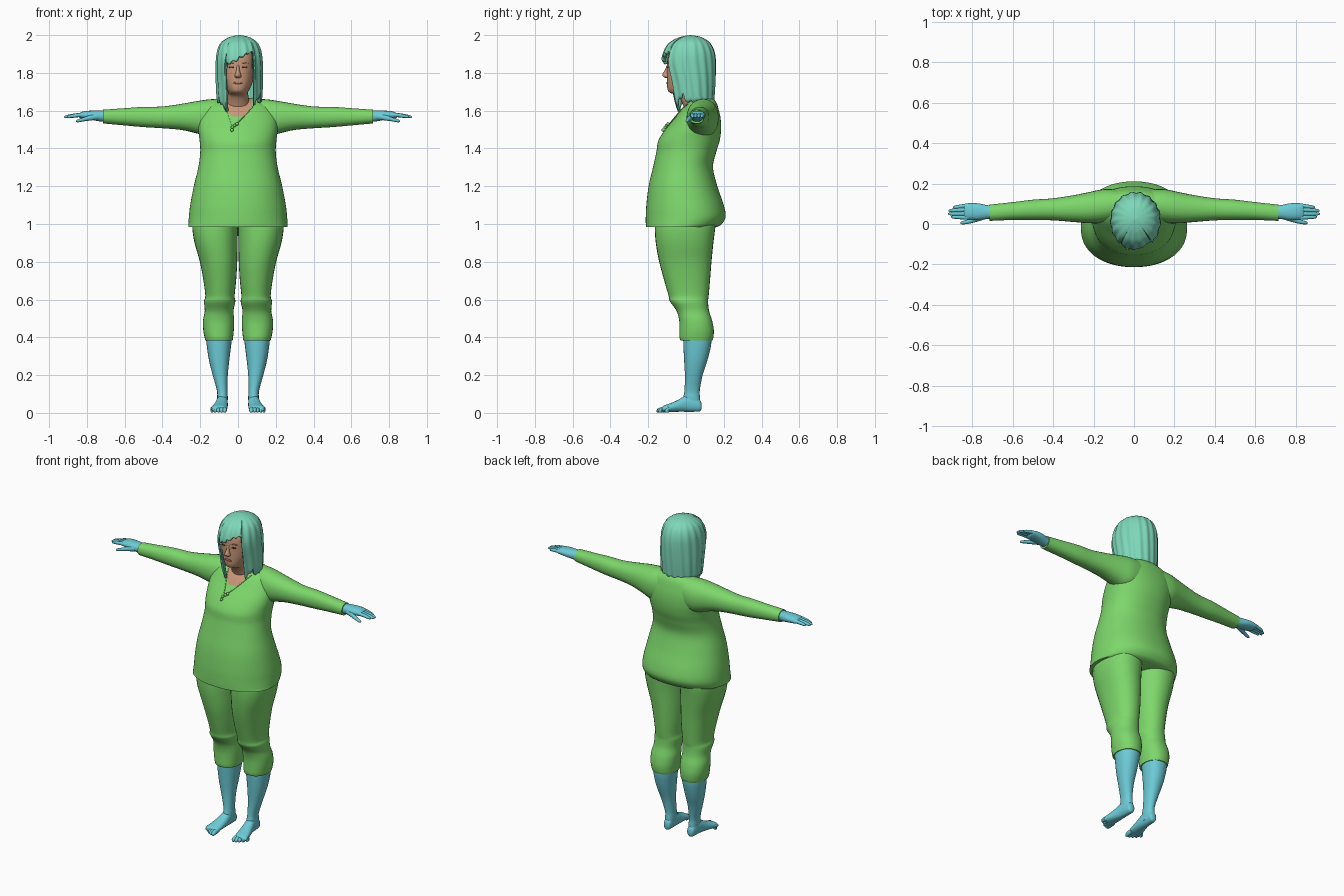
import bpy, bmesh, math
from mathutils import Vector

if "Cube" in bpy.data.objects:
    bpy.data.objects.remove(bpy.data.objects["Cube"])


def material(name, rgb):
    m = bpy.data.materials.new(name)
    m.diffuse_color = (*rgb, 1)
    m.use_nodes = True
    m.node_tree.nodes["Principled BSDF"].inputs["Base Color"].default_value = m.diffuse_color
    return m


GREEN = material("green cloth", (0.205, 0.68, 0.147))
BLUE = material("blue limbs", (0.15, 0.60, 0.68))
HAIR = material("teal hair", (0.205, 0.68, 0.48))
SKIN = material("skin", (0.58, 0.31, 0.19))
LIPS = material("lips", (0.42, 0.17, 0.11))
DARK = material("dark eye", (0.09, 0.05, 0.035))


def dense(rings, k):
    """Smoothly interpolate a list of cross-sections."""
    out = []
    for i in range(len(rings) - 1):
        p0, p1 = rings[max(i - 1, 0)], rings[i]
        p2, p3 = rings[i + 1], rings[min(i + 2, len(rings) - 1)]
        for j in range(k):
            t = j / k
            out.append([0.5 * (2 * b + (c - a) * t + (2 * a - 5 * b + 4 * c - d) * t * t
                               + (3 * b - a - 3 * c + d) * t ** 3)
                        for a, b, c, d in zip(p0, p1, p2, p3)])
    return out + [list(rings[-1])]


def finish(name, bm, mats):
    bmesh.ops.recalc_face_normals(bm, faces=bm.faces)
    me = bpy.data.meshes.new(name)
    bm.to_mesh(me)
    bm.free()
    for m in mats:
        me.materials.append(m)
    ob = bpy.data.objects.new(name, me)
    bpy.context.collection.objects.link(ob)
    bpy.context.view_layer.objects.active = ob
    ob.select_set(True)
    bpy.ops.object.shade_smooth_by_angle(angle=math.radians(50))
    ob.select_set(False)
    return ob


def loft(name, rings, axis, mats, side=1, n=28, k=4, power=2.2, rule=None):
    """Skin rounded sections (position, u0, u1, v0, v1) along an axis."""
    bm = bmesh.new()
    loops = []
    for t, u0, u1, v0, v1 in dense(rings, k):
        loop = []
        for i in range(n):
            a = 2 * math.pi * i / n
            c, s = math.cos(a), math.sin(a)
            u = (u0 + u1) / 2 + (u1 - u0) / 2 * math.copysign(abs(c) ** (2 / power), c)
            v = (v0 + v1) / 2 + (v1 - v0) / 2 * math.copysign(abs(s) ** (2 / power), s)
            x, y, z = {"x": (t, u, v), "y": (u, t, v), "z": (u, v, t)}[axis]
            loop.append(bm.verts.new((x * side, y, z)))
        loops.append(loop)
    for a, b in zip(loops, loops[1:]):
        for i in range(n):
            bm.faces.new((a[i], a[(i + 1) % n], b[(i + 1) % n], b[i]))
    bm.faces.new(loops[0])
    bm.faces.new(loops[-1])
    if rule:
        for f in bm.faces:
            f.material_index = rule(f.calc_center_median())
    return finish(name, bm, mats)


def section(rings, z):
    """Linear lookup of a vertical section at height z."""
    rows = sorted(rings)
    z = min(max(z, rows[0][0]), rows[-1][0])
    for a, b in zip(rows, rows[1:]):
        if z <= b[0]:
            t = (z - a[0]) / (b[0] - a[0])
            return [p + (q - p) * t for p, q in zip(a, b)]


def front_y(rings, x, z, power=2.2):
    _, u0, u1, v0, v1 = section(dense(rings, 4), z)
    q = min(1, abs((x - (u0 + u1) / 2) / ((u1 - u0) / 2)))
    return (v0 + v1) / 2 - (v1 - v0) / 2 * (1 - q ** power) ** (1 / power)


# Tunic body with an open rounded neckline
TORSO = [(z, -w, w, f, b) for z, w, f, b in (
    (0.985, .262, -.212, .165), (1.0, .262, -.213, .19), (1.04, .26, -.213, .21),
    (1.1, .253, -.21, .2), (1.2, .234, -.198, .166), (1.3, .21, -.175, .143),
    (1.38, .2, -.157, .16), (1.44, .203, -.147, .178), (1.5, .21, -.11, .186),
    (1.56, .208, -.06, .183), (1.61, .185, -.022, .172), (1.64, .15, .008, .162),
    (1.658, .11, .03, .15), (1.668, .07, .045, .14))]
loft("tunic", TORSO, "z", [GREEN, SKIN], n=112, k=7, rule=lambda c: int(
    c.y < .07 and (c.x / .075) ** 2 + ((c.z - 1.65) / .085) ** 2 < 1))

# Sleeves, hands and legs on both sides
SLEEVE = [(.08, .02, .17, 1.47, 1.663), (.15, .005, .172, 1.46, 1.66),
          (.22, .004, .158, 1.48, 1.65), (.3, .01, .142, 1.498, 1.636),
          (.4, .018, .127, 1.507, 1.622), (.5, .02, .12, 1.513, 1.62),
          (.6, .02, .108, 1.522, 1.613), (.7, .016, .097, 1.531, 1.606),
          (.715, .016, .096, 1.532, 1.605)]
PALM = [(.69, .026, .089, 1.54, 1.6), (.73, .024, .094, 1.543, 1.6),
        (.77, .02, .102, 1.55, 1.6), (.81, .022, .103, 1.555, 1.598),
        (.835, .026, .1, 1.56, 1.59), (.842, .04, .09, 1.568, 1.582)]
FINGERS = [(.032, .035, .905), (.052, .05, .92), (.072, .066, .918), (.092, .082, .895)]
TROUSER = [(1.03, -.005, .235, -.16, .16), (.98, 0, .242, -.165, .155),
           (.9, .002, .23, -.16, .145), (.8, .004, .202, -.142, .135),
           (.7, .01, .183, -.115, .127), (.62, .018, .173, -.092, .12),
           (.59, .014, .18, -.085, .117), (.54, .024, .176, -.05, .122),
           (.49, .02, .185, -.036, .138), (.44, .022, .184, -.034, .147),
           (.4, .026, .177, -.034, .145), (.384, .028, .173, -.03, .14)]
SHIN = [(.41, .03, .17, -.015, .135), (.36, .036, .166, -.014, .133),
        (.28, .046, .154, -.01, .114), (.2, .054, .134, -.006, .088),
        (.12, .056, .112, -.008, .073), (.08, .054, .11, -.015, .074),
        (.03, .056, .108, -.02, .077)]
FOOT = [(.082, .07, .094, .02, .05), (.073, .06, .104, .008, .07),
        (.04, .056, .11, .006, .09), (0, .054, .115, .006, .092),
        (-.04, .054, .125, .006, .07), (-.08, .056, .136, .005, .052),
        (-.115, .06, .143, .004, .04), (-.128, .07, .138, .008, .03)]

for side, word in ((1, "left"), (-1, "right")):
    loft(word + "_sleeve", SLEEVE, "x", [GREEN], side)
    loft(word + "_palm", PALM, "x", [BLUE], side)
    for i, (y0, y1, tip) in enumerate(FINGERS):
        rings = []
        for t, r in ((0, .010), (.4, .0105), (.8, .0085), (.95, .006), (1, .002)):
            x, y = .81 + (tip - .81) * t, y0 + (y1 - y0) * t
            z = 1.578 - .012 * t * t
            rings.append((x, y - r, y + r, z - r, z + r))
        loft(f"{word}_finger_{i + 1}", rings, "x", [BLUE], side, n=12, k=2)
    loft(word + "_thumb", [(.74, .022, .05, 1.553, 1.585), (.78, .01, .04, 1.548, 1.577),
                           (.82, .001, .023, 1.543, 1.563), (.85, -.002, .014, 1.538, 1.553),
                           (.858, .003, .008, 1.541, 1.547)], "x", [BLUE], side, n=12, k=2)
    loft(word + "_trouser_leg", TROUSER, "z", [GREEN], side, n=32)
    loft(word + "_shin", SHIN, "z", [BLUE], side)
    loft(word + "_foot", FOOT, "y", [BLUE], side)
    for i in range(5):
        x, r = .071 + .0165 * i, .0125 - .001 * i
        tip = -.156 + .0028 * i * i
        loft(f"{word}_toe_{i + 1}", [(-.1, x - r, x + r, .004, .034),
             (tip + .02, x - r, x + r, .002, .029), (tip + .006, x - r * .8, x + r * .8, .001, .022),
             (tip, x - r * .3, x + r * .3, .006, .014)], "y", [BLUE], side, n=12, k=2)

# Head and neck
HEAD = [(z, -w, w, f, b) for z, w, f, b in (
    (1.59, .07, .0, .13), (1.64, .06, -.02, .12), (1.68, .055, -.045, .11),
    (1.695, .052, -.085, .11), (1.715, .062, -.098, .11), (1.76, .08, -.1, .12),
    (1.82, .09, -.1, .135), (1.88, .092, -.097, .135), (1.93, .08, -.075, .12),
    (1.965, .045, -.03, .08))]
loft("head", HEAD, "z", [SKIN], n=40)
loft("nose", [(1.772, -.01, .01, -.108, -.08), (1.782, -.018, .018, -.122, -.08),
              (1.795, -.014, .014, -.124, -.08), (1.815, -.009, .009, -.112, -.08),
              (1.845, -.007, .007, -.1, -.08)], "z", [SKIN], n=16)


def spot(name, x, z, size, mat, tilt=0):
    """Thin oval set into the face."""
    bm = bmesh.new()
    bmesh.ops.create_uvsphere(bm, u_segments=16, v_segments=8, radius=1)
    y = front_y(HEAD, x, z)
    slope = (front_y(HEAD, x + .01, z) - front_y(HEAD, x - .01, z)) / .02
    for v in bm.verts:
        dx = v.co.x * size[0]
        v.co = Vector((x + dx, y + slope * dx + v.co.y * .004, z + v.co.z * size[1] + tilt * dx))
    finish(name, bm, [mat])


for s, word in ((1, "left"), (-1, "right")):
    spot(word + "_eye", s * .036, 1.83, (.014, .005), DARK)
    spot(word + "_brow", s * .037, 1.852, (.019, .003), LIPS, -s * .1)
spot("mouth", 0, 1.747, (.024, .006), LIPS)

# Hair: a ridged shell, short at the fringe and long at the sides and back
HAIR_SHAPE = [(z, .007 - w, .007 + w, f, b) for z, w, f, b in (
    (1.57, .1, -.055, .14), (1.65, .117, -.085, .148), (1.75, .123, -.105, .155),
    (1.85, .123, -.128, .157), (1.91, .117, -.118, .15), (1.955, .1, -.092, .13),
    (1.98, .072, -.055, .1), (1.993, .042, -.02, .068), (2.0, .003, .02, .026))]
hair_rows = dense(HAIR_SHAPE, 5)


def hair_end(a):
    """Lowest hair height at angle a from the front, positive towards +x."""
    saw = abs((a * 3.3) % 1 - .5)
    if -.68 < a < .72:
        return 1.872 + .03 * math.sin(2.6 * a) + .03 * saw
    if abs(a) < 1.25:
        return 1.585 + .13 * (abs(a) - .68) + (.03 if a > 0 else 0) + .03 * saw
    return 1.64 + .035 * saw


bm = bmesh.new()
COLS, ROWS, columns = 120, 28, []
for i in range(COLS):
    a = -math.pi + 2 * math.pi * i / COLS
    col = []
    for j in range(ROWS + 1):
        z = 2.0 - (2.0 - hair_end(a)) * (j / ROWS) ** 1.7
        _, u0, u1, v0, v1 = section(hair_rows, z)
        ridge = 1 + .022 * math.sin(17 * a + 8 * z) * min(1, j / 10)
        col.append(bm.verts.new(((u0 + u1) / 2 + (u1 - u0) / 2 * math.sin(a) * ridge,
                                 (v0 + v1) / 2 - (v1 - v0) / 2 * math.cos(a) * ridge, z)))
    columns.append(col)
for i in range(COLS):
    p, q = columns[i], columns[(i + 1) % COLS]
    for j in range(ROWS):
        bm.faces.new((p[j], p[j + 1], q[j + 1], q[j]))
bm.faces.new([c[0] for c in columns])
hair = finish("hair", bm, [HAIR])
mod = hair.modifiers.new("thickness", "SOLIDIFY")
mod.thickness, mod.offset = .014, -1


# Necklace cord with a small pendant
def chest(x, z):
    return Vector((x, front_y(TORSO, x, z) - .004, z))


cu = bpy.data.curves.new("necklace", "CURVE")
cu.dimensions, cu.bevel_depth, cu.bevel_resolution = "3D", .0022, 1
sp = cu.splines.new("POLY")
path = [chest(-.07 + .04 * t / 8, 1.635 - .12 * t / 8) for t in range(9)]
path += [chest(-.03 + .12 * t / 8, 1.515 + .12 * (t / 8) ** 1.2) for t in range(1, 9)]
sp.points.add(len(path) - 1)
for p, co in zip(sp.points, path):
    p.co = (*co, 1)
cu.materials.append(GREEN)
bpy.context.collection.objects.link(bpy.data.objects.new("necklace", cu))
for i, (x, z) in enumerate(((-.03, 1.512), (-.018, 1.522), (-.032, 1.497), (-.005, 1.53))):
    bm = bmesh.new()
    bmesh.ops.create_icosphere(bm, subdivisions=2, radius=.009)
    bmesh.ops.translate(bm, verts=bm.verts, vec=chest(x, z) + Vector((0, -.006, 0)))
    finish(f"pendant_bead_{i + 1}", bm, [GREEN])
